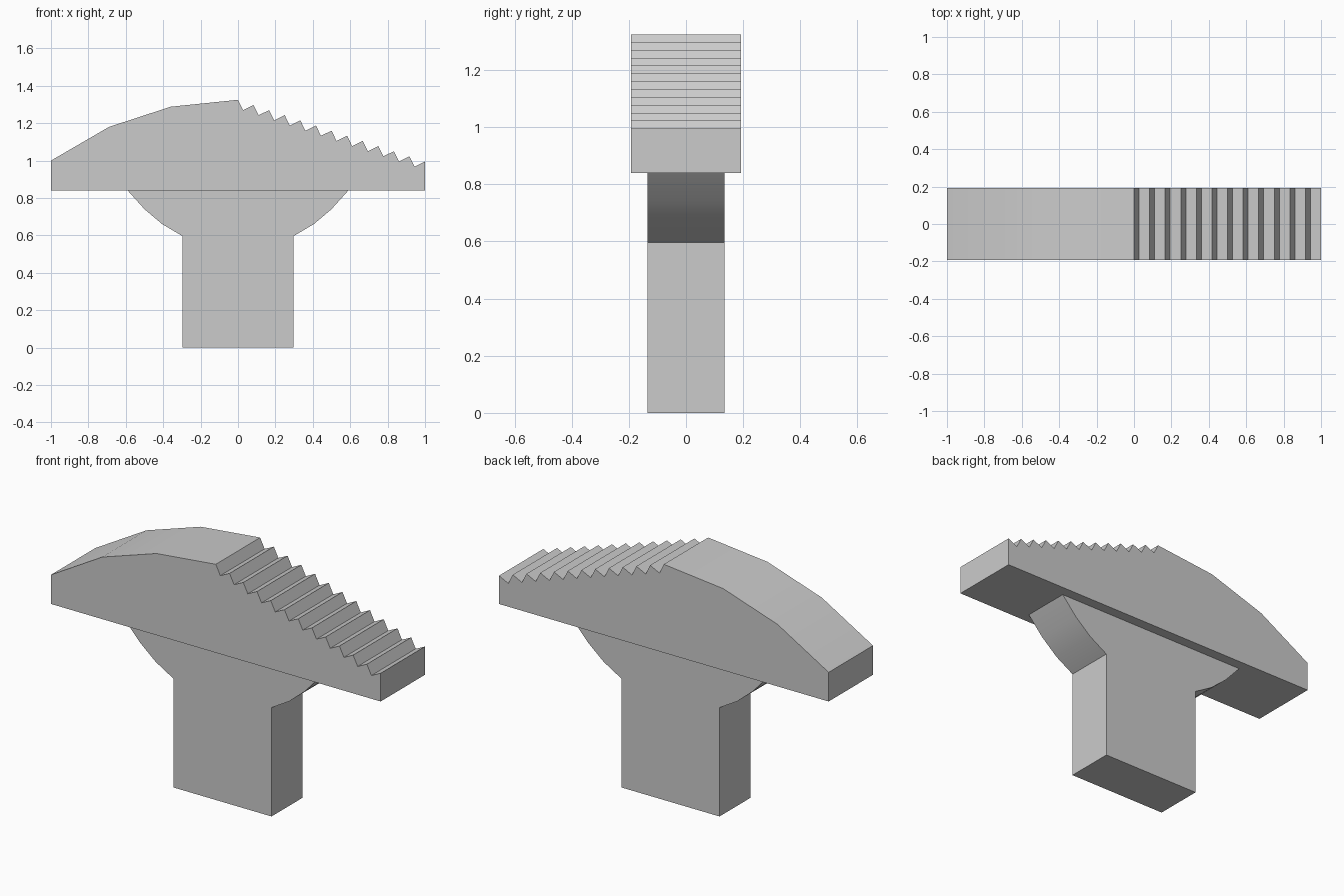
import bpy
import bmesh

if "Cube" in bpy.data.objects:
    bpy.data.objects.remove(bpy.data.objects["Cube"])


def extrude_profile(name, points, half_depth):
    """Closed x-z outline extruded symmetrically along y."""
    bm = bmesh.new()
    face = bm.faces.new([bm.verts.new((x, -half_depth, z)) for x, z in points])
    result = bmesh.ops.extrude_face_region(bm, geom=[face])
    moved = [v for v in result["geom"] if isinstance(v, bmesh.types.BMVert)]
    bmesh.ops.translate(bm, verts=moved, vec=(0, 2 * half_depth, 0))
    bmesh.ops.recalc_face_normals(bm, faces=bm.faces)
    mesh = bpy.data.meshes.new(name)
    bm.to_mesh(mesh)
    bm.free()
    obj = bpy.data.objects.new(name, mesh)
    bpy.context.collection.objects.link(obj)
    bpy.ops.object.select_all(action='DESELECT')
    obj.select_set(True)
    bpy.context.view_layer.objects.active = obj
    bpy.ops.object.shade_smooth_by_angle(angle=0.5)
    return obj


# Head: curved crown on the left, sawtooth slope on the right
TEETH = 12
peak, end = 1.325, 0.995
head = [(1, 0.84), (-1, 0.84), (-1, 1.0), (-0.69, 1.18), (-0.36, 1.288), (0, peak)]
for i in range(TEETH):
    step = (peak - end) / TEETH
    head.append((i / TEETH + 0.027, peak - i * step - 0.055))
    head.append(((i + 1) / TEETH, peak - (i + 1) * step))
extrude_profile("toothed_head", head, 0.192)

# Stem: straight post flaring out under the head, mirrored across x
right_side = [(0.298, 0), (0.298, 0.597), (0.405, 0.66), (0.5, 0.74), (0.59, 0.84)]
left_side = [(-x, z) for x, z in reversed(right_side)]
extrude_profile("flared_stem", right_side + left_side, 0.135)
